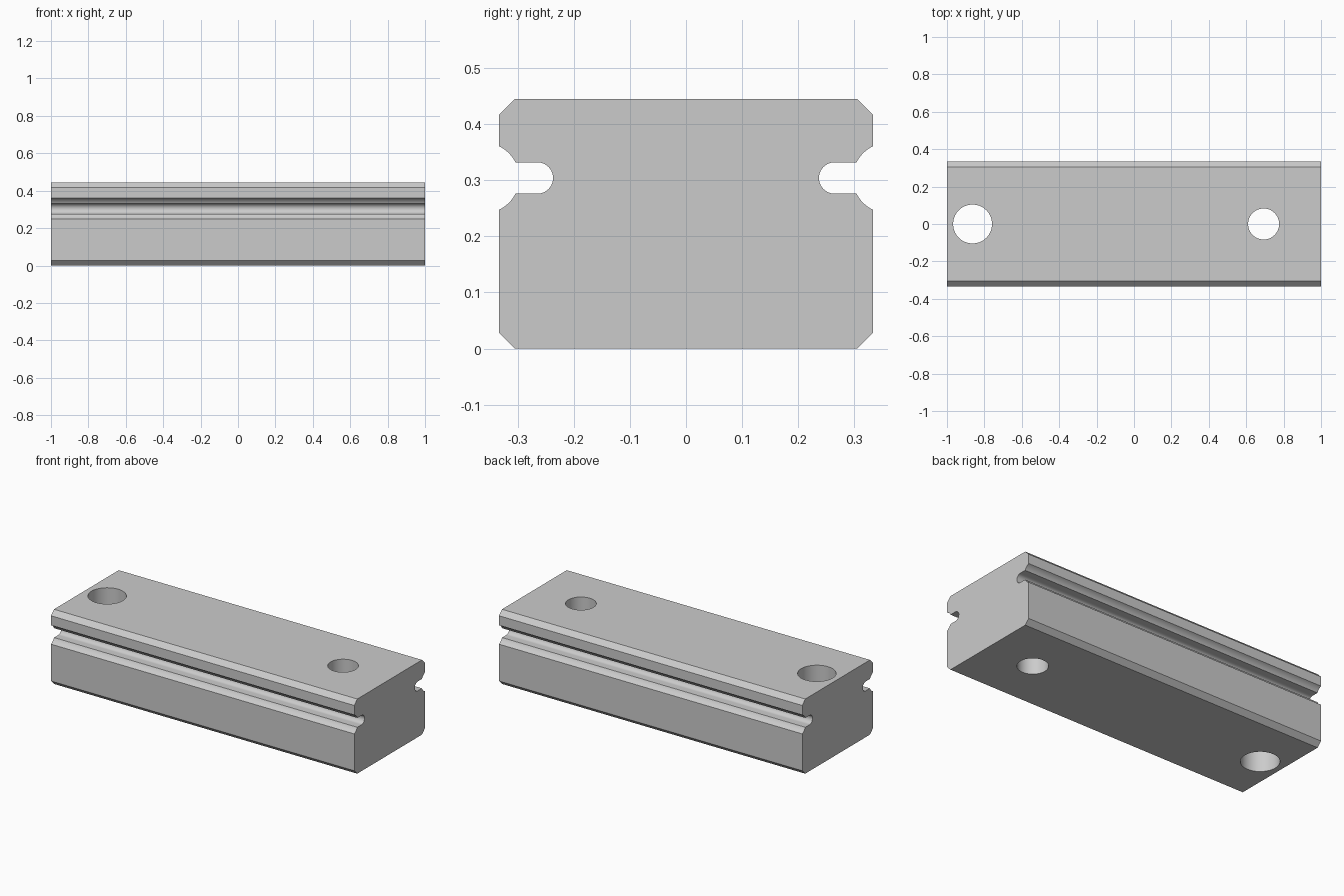
import bpy, bmesh, math

cube = bpy.data.objects.get("Cube")
if cube:
    bpy.data.objects.remove(cube, do_unlink=True)

LENGTH, HALF_W, HEIGHT, CHAMFER = 2.0, 0.333, 0.445, 0.028
GROOVE_Z = 0.304
BALL_Y, BALL_R = 0.36, 0.0625      # rounded mouth of the groove
SLOT_Y, SLOT_R = 0.265, 0.028      # round-ended slot behind it

steel = bpy.data.materials.new("light grey steel")
steel.use_nodes = True
grey = (0.6, 0.6, 0.6, 1)
steel.diffuse_color = grey
steel.node_tree.nodes["Principled BSDF"].inputs["Base Color"].default_value = grey


def arc(cy, r, start, end, steps):
    """Points on a circle around the groove height."""
    angles = [start + (end - start) * i / steps for i in range(steps + 1)]
    return [(cy + r * math.cos(a), GROOVE_Z + r * math.sin(a)) for a in angles]


def side_profile():
    """Outline of the +y side, from the bottom to the top."""
    rim = math.pi - math.acos((BALL_Y - HALF_W) / BALL_R)
    throat = math.pi - math.asin(SLOT_R / BALL_R)
    lower = arc(BALL_Y, BALL_R, -rim, -throat, 8)
    slot = arc(SLOT_Y, SLOT_R, -math.pi / 2, -math.pi * 1.5, 20)
    upper = arc(BALL_Y, BALL_R, throat, rim, 8)
    return ([(HALF_W - CHAMFER, 0), (HALF_W, CHAMFER)] + lower + slot + upper
            + [(HALF_W, HEIGHT - CHAMFER), (HALF_W - CHAMFER, HEIGHT)])


def add_object(name, bm):
    bmesh.ops.recalc_face_normals(bm, faces=bm.faces)
    mesh = bpy.data.meshes.new(name)
    bm.to_mesh(mesh)
    bm.free()
    mesh.materials.append(steel)
    obj = bpy.data.objects.new(name, mesh)
    bpy.context.collection.objects.link(obj)
    return obj


# Rail body: mirrored profile extruded along x
half = side_profile()
outline = half + [(-y, z) for y, z in reversed(half)]
bm = bmesh.new()
end = bm.faces.new([bm.verts.new((-LENGTH / 2, y, z)) for y, z in outline])
extruded = bmesh.ops.extrude_face_region(bm, geom=[end], use_keep_orig=True)
moved = [v for v in extruded["geom"] if isinstance(v, bmesh.types.BMVert)]
bmesh.ops.translate(bm, verts=moved, vec=(LENGTH, 0, 0))
rail = add_object("guide_rail", bm)

# Straight through holes
bpy.context.view_layer.objects.active = rail
rail.select_set(True)
for name, x, radius in (("large_hole", -0.863, 0.104), ("small_hole", 0.693, 0.083)):
    bm = bmesh.new()
    bmesh.ops.create_cone(bm, cap_ends=True, segments=64, radius1=radius,
                          radius2=radius, depth=1)
    bmesh.ops.translate(bm, verts=bm.verts, vec=(x, 0, HEIGHT / 2))
    cutter = add_object(name + "_cutter", bm)
    cutter.hide_render = True
    cut = rail.modifiers.new(name, "BOOLEAN")
    cut.operation = "DIFFERENCE"
    cut.solver = "EXACT"
    cut.object = cutter
    bpy.ops.object.modifier_apply(modifier=cut.name)
    bpy.data.objects.remove(cutter, do_unlink=True)

bpy.ops.object.shade_smooth_by_angle(angle=math.radians(25))
